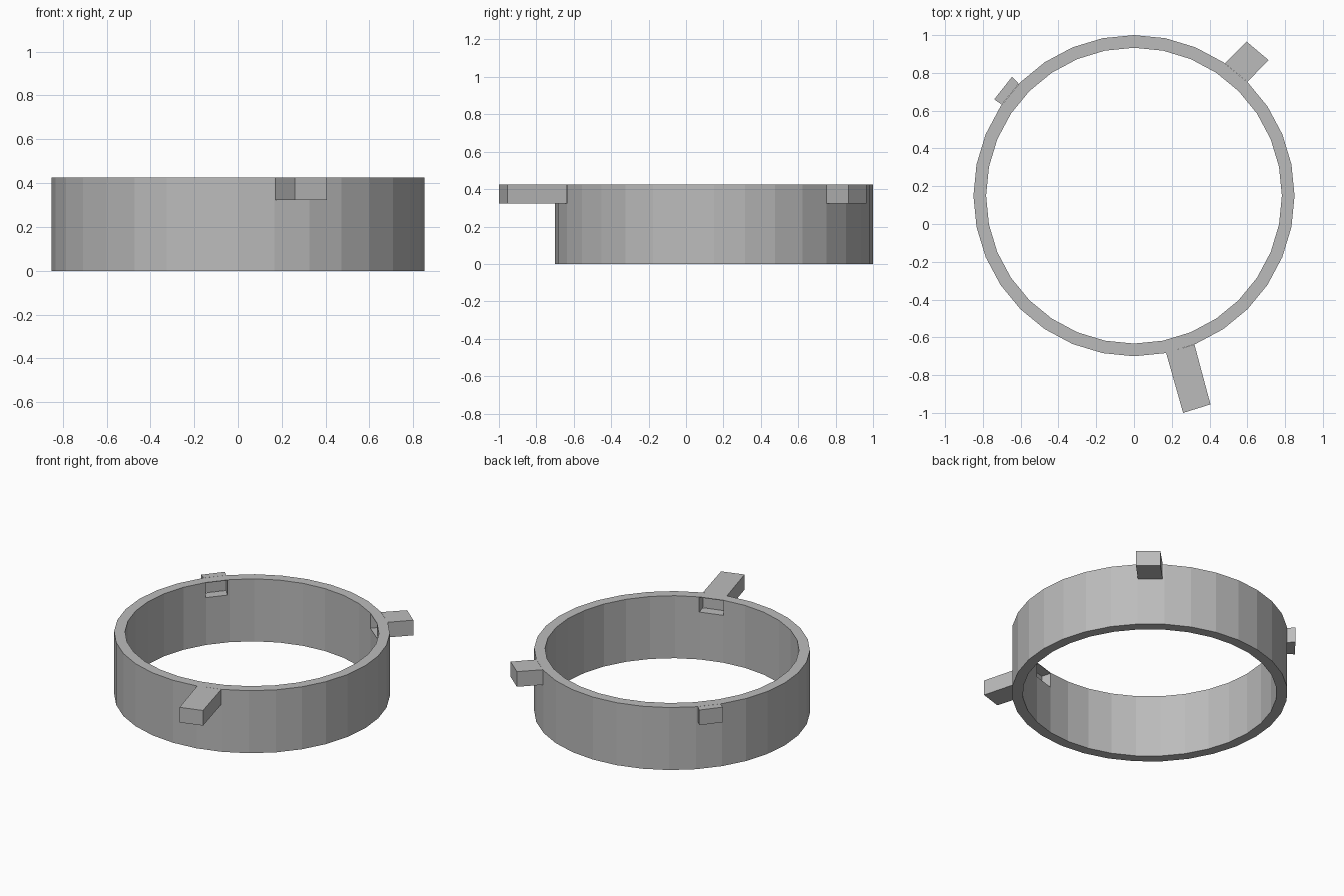
import bpy, bmesh, math
from mathutils import Vector

if "Cube" in bpy.data.objects:
    bpy.data.objects.remove(bpy.data.objects["Cube"], do_unlink=True)

CENTRE = Vector((0, 0.15))
OUTER, INNER, SIDES = 0.85, 0.783, 32
TOP, TAB_BASE, SKIN = 0.425, 0.322, 0.004

grey = bpy.data.materials.new("plain grey")
grey.use_nodes = True
colour = (0.5, 0.5, 0.5, 1)
grey.diffuse_color = colour
grey.node_tree.nodes["Principled BSDF"].inputs["Base Color"].default_value = colour


def make_object(name, bm):
    bmesh.ops.recalc_face_normals(bm, faces=bm.faces)
    mesh = bpy.data.meshes.new(name)
    bm.to_mesh(mesh)
    bm.free()
    mesh.materials.append(grey)
    obj = bpy.data.objects.new(name, mesh)
    bpy.context.collection.objects.link(obj)
    return obj


def prism(name, corners, low, high):
    """Upright block over a plan outline."""
    bm = bmesh.new()
    face = bm.faces.new([bm.verts.new((c.x, c.y, low)) for c in corners])
    raised = bmesh.ops.extrude_face_region(bm, geom=[face])["geom"]
    verts = [v for v in raised if isinstance(v, bmesh.types.BMVert)]
    bmesh.ops.translate(bm, verts=verts, vec=(0, 0, high - low))
    return make_object(name, bm)


# Faceted ring: a rectangular section carried round the centre
bm = bmesh.new()
section = [(OUTER, 0), (OUTER, TOP), (INNER, TOP), (INNER, 0)]
loops = []
for i in range(SIDES):
    a = math.tau * i / SIDES
    loops.append([bm.verts.new((CENTRE.x + r * math.cos(a), CENTRE.y + r * math.sin(a), z))
                  for r, z in section])
for i, here in enumerate(loops):
    ahead = loops[(i + 1) % SIDES]
    for j in range(4):
        k = (j + 1) % 4
        bm.faces.new((here[j], ahead[j], ahead[k], here[k]))
ring = make_object("ring", bm)

# Tabs: two root corners on the rim, then two end corners
tabs = {
    "front_tab": [(0.17, -0.682), (0.32, -0.638), (0.405, -0.955), (0.26, -1.0)],
    "back_left_tab": [(0.60, 0.752), (0.482, 0.85), (0.597, 0.965), (0.712, 0.868)],
    "back_right_tab": [(-0.61, 0.742), (-0.70, 0.632), (-0.74, 0.66), (-0.645, 0.78)],
}
for name, points in tabs.items():
    a, b, c, d = [Vector(p) for p in points]
    prism(name, (a, b, c, d), TAB_BASE, TOP)
    # Pocket behind each tab, open to the inside of the ring
    inward = (a - d).normalized() * 0.15
    cutter = prism(name + "_pocket_cutter", (a, b, b + inward, a + inward),
                   TAB_BASE, TOP - SKIN)
    cutter.hide_render = True
    cutter.hide_viewport = True
    cutter.display_type = 'WIRE'
    cut = ring.modifiers.new(name + "_pocket", 'BOOLEAN')
    cut.operation = 'DIFFERENCE'
    cut.solver = 'EXACT'
    cut.object = cutter
